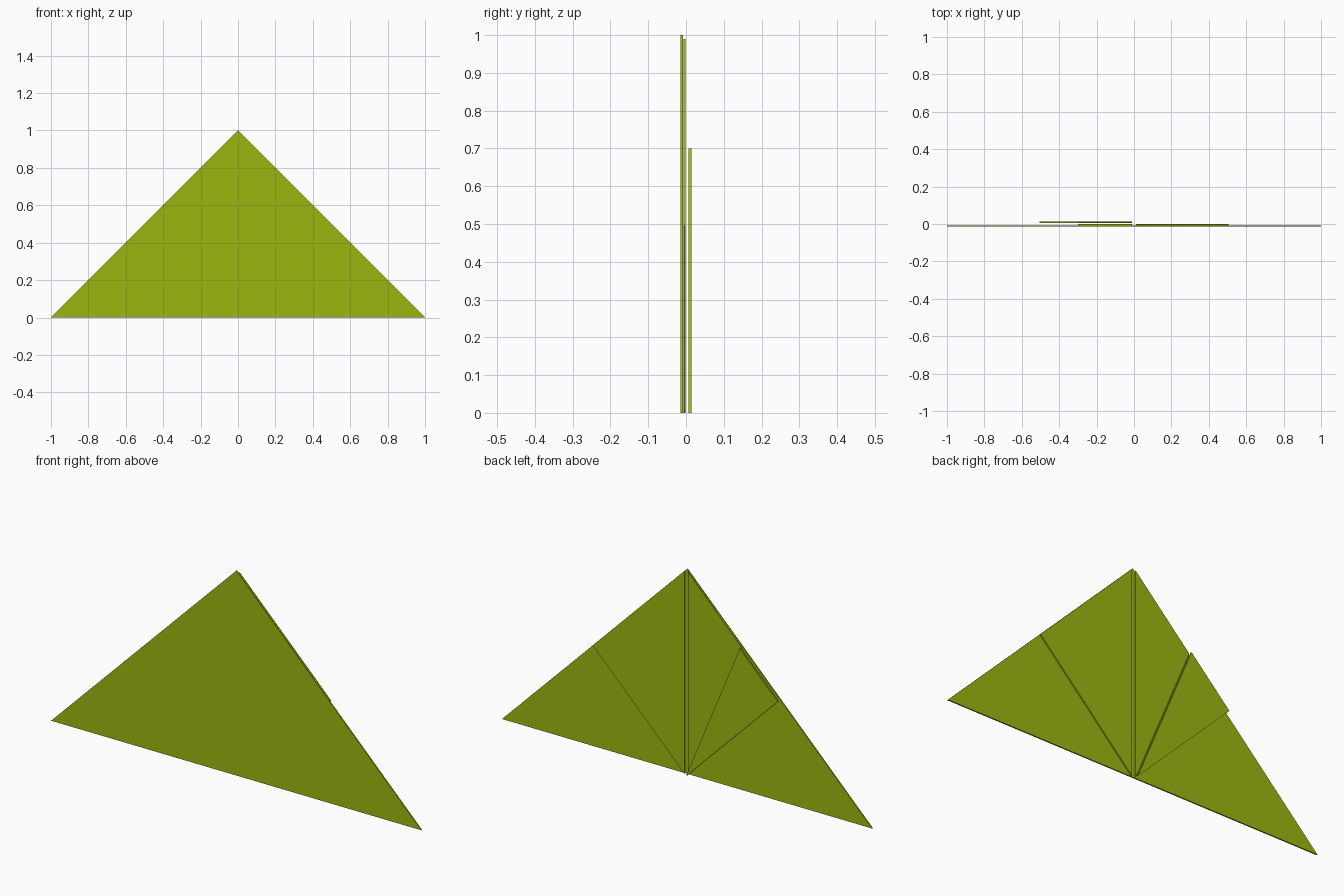
import bpy
import bmesh

cube = bpy.data.objects.get("Cube")
if cube:
    bpy.data.objects.remove(cube, do_unlink=True)

# Single paper colour
paper = bpy.data.materials.new("olive green paper")
colour = (0.33, 0.47, 0.005, 1.0)
paper.diffuse_color = colour
paper.use_nodes = True
paper.node_tree.nodes["Principled BSDF"].inputs["Base Color"].default_value = colour


def sheet(name, outline, y0, y1):
    """Flat sheet with an (x, z) outline, extruded from y0 to y1."""
    bm = bmesh.new()
    face = bm.faces.new([bm.verts.new((x, y0, z)) for x, z in outline])
    ext = bmesh.ops.extrude_face_region(bm, geom=[face])
    verts = [g for g in ext["geom"] if isinstance(g, bmesh.types.BMVert)]
    bmesh.ops.translate(bm, verts=verts, vec=(0, y1 - y0, 0))
    bmesh.ops.recalc_face_normals(bm, faces=bm.faces)
    mesh = bpy.data.meshes.new(name)
    bm.to_mesh(mesh)
    bm.free()
    mesh.materials.append(paper)
    obj = bpy.data.objects.new(name, mesh)
    bpy.context.collection.objects.link(obj)
    return obj


GAP = 0.01                    # half the slit between the folded flaps
TIP = (0.505, 0.495)          # corner of a folded flap
FOLD = (-0.30, 0.70)          # upper end of the second fold

# Large front triangle
sheet("front_sheet", [(-1, 0), (1, 0), (0, 1)], -0.014, -0.008)

# Flaps folded behind it, either side of the centre slit
sheet("left_flap", [(GAP, 0), TIP, (GAP, 0.99)], -0.007, -0.001)
sheet("right_flap", [(-GAP, 0), (-GAP, 0.99), FOLD], -0.007, -0.001)

# Corner of the right flap folded over once more at the back
sheet("right_folded_corner", [(-GAP, 0), FOLD, (-TIP[0], TIP[1])], 0.006, 0.014)
